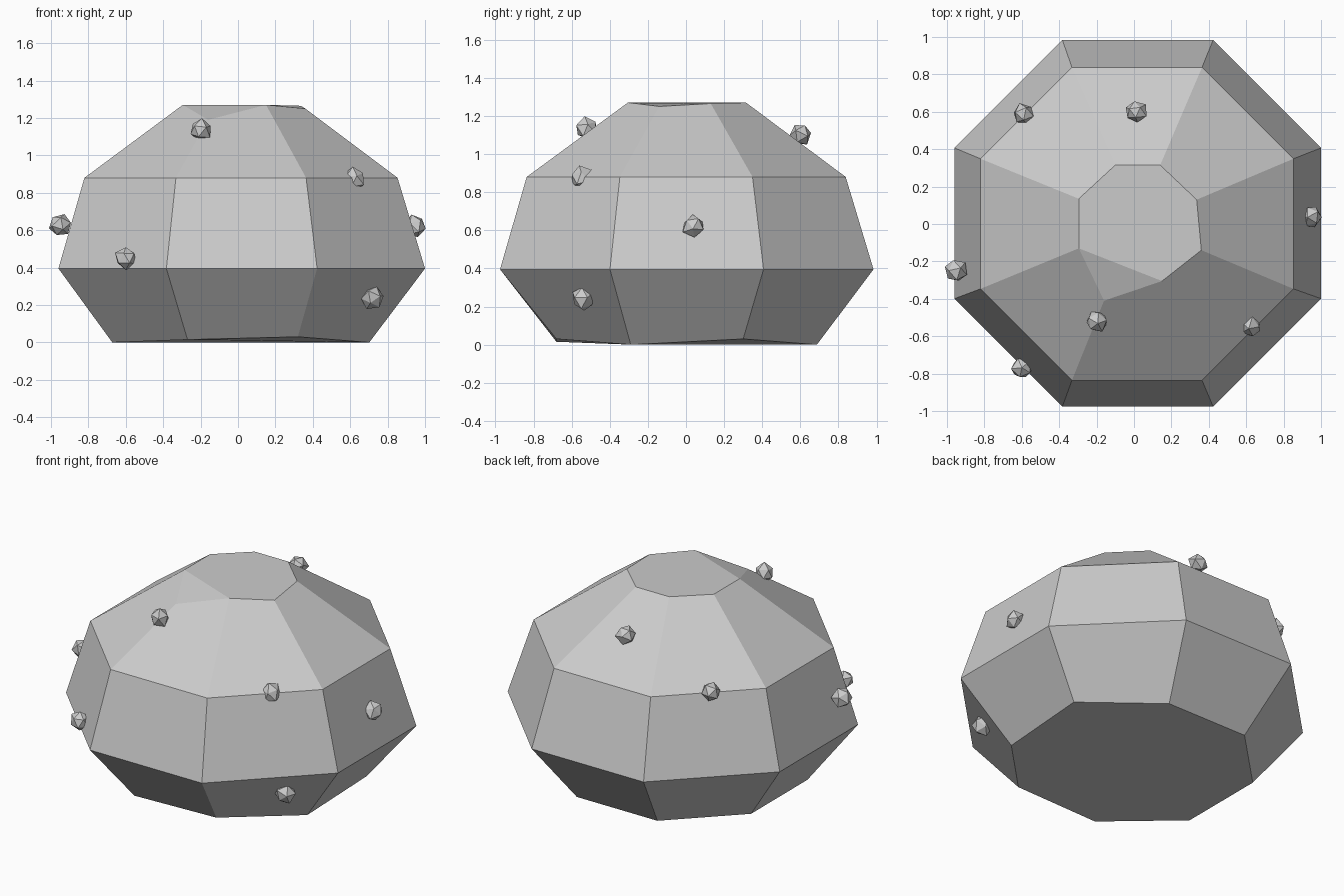
import bpy, bmesh, random
from mathutils import Vector

if "Cube" in bpy.data.objects:
    bpy.data.objects.remove(bpy.data.objects["Cube"])


def make_object(name, bm):
    bmesh.ops.recalc_face_normals(bm, faces=bm.faces)
    mesh = bpy.data.meshes.new(name)
    bm.to_mesh(mesh)
    bm.free()
    obj = bpy.data.objects.new(name, mesh)
    bpy.context.collection.objects.link(obj)
    return obj


def octagon(z, half_width, half_side, cx=0.02, cy=0.0):
    """Eight corners, counter-clockwise from the right side's front corner."""
    a, b = half_width, half_side
    pts = [(a, -b), (a, b), (b, a), (-b, a), (-a, b), (-a, -b), (-b, -a), (b, -a)]
    return [(cx + x, cy + y, z) for x, y in pts]


# Boulder body: stacked octagons and a worn, uneven crown
crown = [(0.36, -0.14, 1.25), (0.335, 0.13, 1.265), (0.14, 0.315, 1.27),
         (-0.10, 0.315, 1.27), (-0.295, 0.135, 1.27), (-0.295, -0.13, 1.27),
         (-0.16, -0.41, 1.19), (0.15, -0.305, 1.27)]
base = octagon(0.0, 0.687, 0.29, 0.015)
base[6] = (-0.27, -0.68, 0.015)
base[7] = (0.32, -0.68, 0.03)
base[1] = (0.715, 0.30, 0.03)
rings = [base, octagon(0.395, 0.98, 0.403, 0.02, 0.004),
         octagon(0.88, 0.837, 0.348, 0.016, 0.001), crown]

bm = bmesh.new()
loops = [[bm.verts.new(p) for p in ring] for ring in rings]
for low, high in zip(loops, loops[1:]):
    for i in range(8):
        j = (i + 1) % 8
        bm.faces.new((low[i], low[j], high[j], high[i]))
bm.faces.new(loops[0][::-1])
top = loops[-1]
bm.faces.new([top[i] for i in (0, 1, 2, 3, 4, 5, 7)])
bm.faces.new((top[5], top[6], top[7]))  # chipped front corner of the crown
make_object("boulder", bm)

# Small faceted nuggets embedded in the surface
nuggets = [(-0.20, -0.52, 1.135), (0.62, -0.545, 0.875), (-0.95, -0.25, 0.625),
           (0.945, 0.04, 0.62), (-0.60, -0.77, 0.45), (0.715, -0.54, 0.24),
           (-0.59, 0.585, 0.885), (0.01, 0.60, 1.105)]
random.seed(4)
for n, centre in enumerate(nuggets, 1):
    bm = bmesh.new()
    bmesh.ops.create_icosphere(bm, subdivisions=1, radius=0.062)
    for v in bm.verts:
        v.co *= random.uniform(0.88, 1.1)
    obj = make_object(f"nugget_{n}", bm)
    obj.location = Vector(centre)
    obj.rotation_euler = [random.uniform(0, 6.28) for _ in range(3)]
